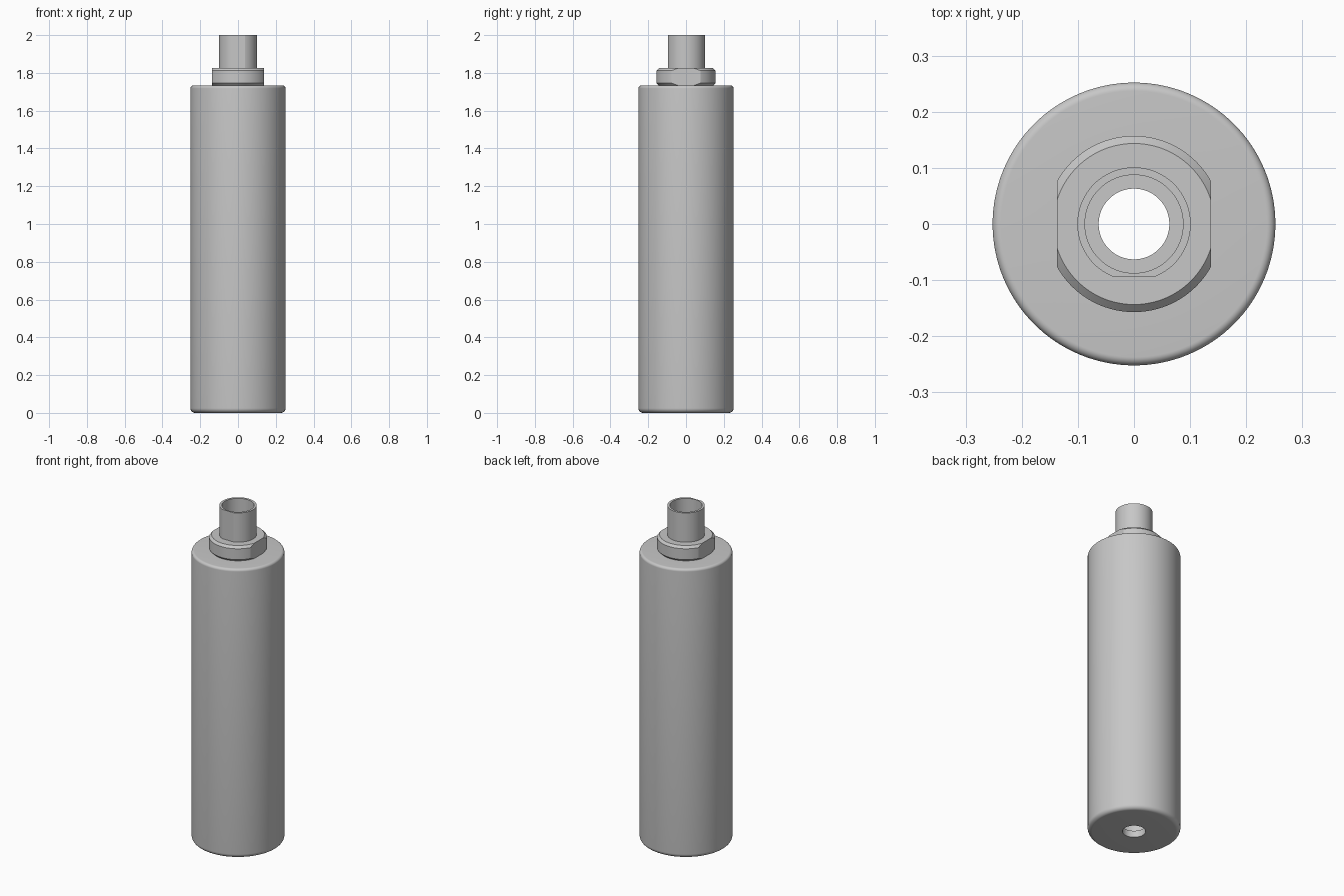
import bpy, bmesh
from math import radians, sin, cos, pi

cube = bpy.data.objects.get("Cube")
if cube:
    bpy.data.objects.remove(cube, do_unlink=True)

SEGMENTS = 128
BORE = 0.0875
HOLE = 0.063
BODY_R = 0.252
BODY_TOP = 1.733
COLLAR_TOP = 1.825

metal = bpy.data.materials.new("grey metal")
metal.use_nodes = True
grey = (0.57, 0.57, 0.57, 1)
metal.diffuse_color = grey
metal.node_tree.nodes["Principled BSDF"].inputs["Base Color"].default_value = grey


def fillet(cx, cz, radius, start, steps=8):
    """Quarter-round profile points, counter-clockwise from the start angle."""
    angles = [radians(start) + pi / 2 * i / steps for i in range(steps + 1)]
    return [(cx + radius * cos(a), cz + radius * sin(a)) for a in angles]


def lathe(name, profile, flats=()):
    """Revolve a closed (radius, z) loop and cut flats given as (point, normal)."""
    bm = bmesh.new()
    rings = []
    for i in range(SEGMENTS):
        a = 2 * pi * i / SEGMENTS
        rings.append([bm.verts.new((r * cos(a), r * sin(a), z)) for r, z in profile])
    n = len(profile)
    for i, ring in enumerate(rings):
        nxt = rings[(i + 1) % SEGMENTS]
        for j in range(n):
            k = (j + 1) % n
            bm.faces.new((ring[j], nxt[j], nxt[k], ring[k]))
    for point, normal in flats:
        cut = bmesh.ops.bisect_plane(
            bm, geom=bm.verts[:] + bm.edges[:] + bm.faces[:],
            plane_co=point, plane_no=normal, clear_outer=True)
        rim = [e for e in cut["geom_cut"] if isinstance(e, bmesh.types.BMEdge)]
        bmesh.ops.contextual_create(bm, geom=rim)
    bmesh.ops.recalc_face_normals(bm, faces=bm.faces[:])
    mesh = bpy.data.meshes.new(name)
    bm.to_mesh(mesh)
    bm.free()
    mesh.materials.append(metal)
    obj = bpy.data.objects.new(name, mesh)
    bpy.context.collection.objects.link(obj)
    bpy.ops.object.select_all(action='DESELECT')
    obj.select_set(True)
    bpy.context.view_layer.objects.active = obj
    bpy.ops.object.shade_smooth_by_angle(angle=radians(15))
    return obj


# Main cylinder: rounded ends, small hole through the floor into a wider bore
low, high, floor = 0.025, 0.015, 0.04
lathe("body", [(HOLE, 0)]
      + fillet(BODY_R - low, low, low, -90)
      + fillet(BODY_R - high, BODY_TOP - high, high, 0)
      + [(BORE, BODY_TOP), (BORE, floor), (HOLE, floor)])

# Chamfered collar with two spanner flats
outer, chamfer, flat_x = 0.157, 0.0135, 0.1375
lathe("collar", [
    (BORE, BODY_TOP), (outer - chamfer, BODY_TOP),
    (outer, BODY_TOP + chamfer), (outer, COLLAR_TOP - chamfer),
    (outer - chamfer, COLLAR_TOP), (BORE, COLLAR_TOP)],
    [((s * flat_x, 0, 0), (s, 0, 0)) for s in (-1, 1)])

# Thin open tube with a keying flat at the front
tube_r, flat_y = 0.101, -0.094
lathe("tube", [(BORE, COLLAR_TOP), (tube_r, COLLAR_TOP), (tube_r, 2), (BORE, 2)],
      [((0, flat_y, 0), (0, -1, 0))])
